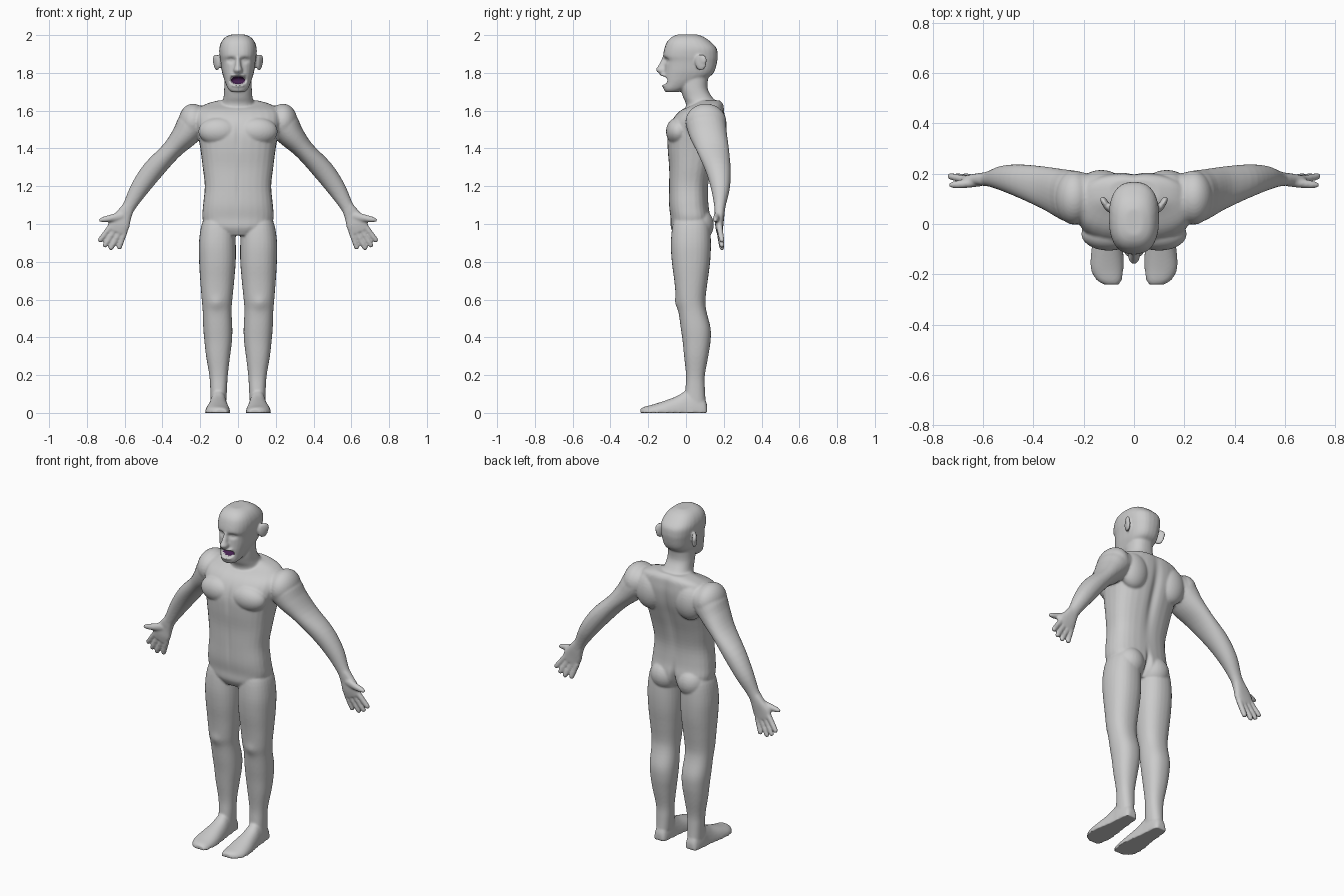
import bpy, bmesh, math
from mathutils import Vector

bm = bmesh.new()


def resample(rows, steps=4):
    """Catmull-Rom through the key rows so lofts flow smoothly."""
    out = []
    for i in range(len(rows) - 1):
        p = [rows[max(0, min(len(rows) - 1, i + k))] for k in (-1, 0, 1, 2)]
        for s in range(steps):
            t = s / steps
            out.append([0.5 * (2 * b + (c - a) * t + (2 * a - 5 * b + 4 * c - d) * t * t
                               + (3 * b - a - 3 * c + d) * t ** 3) for a, b, c, d in zip(*p)])
    return out + [list(rows[-1])]


def ring(c, u, v, a, b, n, k=28):
    pts = []
    for i in range(k):
        t = 2 * math.pi * i / k
        cs, sn = math.cos(t), math.sin(t)
        pts.append(c + u * a * math.copysign(abs(cs) ** (2 / n), cs)
                   + v * b * math.copysign(abs(sn) ** (2 / n), sn))
    return pts


def loft(rings):
    vs = [[bm.verts.new(p) for p in r] for r in rings]
    k = len(vs[0])
    for a, b in zip(vs, vs[1:]):
        for i in range(k):
            bm.faces.new((a[i], a[(i + 1) % k], b[(i + 1) % k], b[i]))
    bm.faces.new(vs[0][::-1])
    bm.faces.new(vs[-1])


X, Y, Z = Vector((1, 0, 0)), Vector((0, 1, 0)), Vector((0, 0, 1))


def stack(rows, n=2.3):
    """Horizontal sections: z, front y, back y, inner x, outer x."""
    loft([ring(Vector(((i + o) / 2, (f + b) / 2, z)), X, Y, (o - i) / 2, (b - f) / 2, n)
          for z, f, b, i, o in resample(rows)])


def centred(rows, n=2.3):
    stack([(z, f, b, -w, w) for z, f, b, w in rows], n)


def limb(rows, n=2.1):
    """Sections along a path: x, y, z, radius across, radius in y."""
    rows = resample(rows)
    rings = []
    for i, (x, y, z, a, b) in enumerate(rows):
        p, q = rows[max(0, i - 1)], rows[min(len(rows) - 1, i + 1)]
        u = Vector((p[2] - q[2], 0, q[0] - p[0])).normalized()
        rings.append(ring(Vector((x, y, z)), u, Y, a, b, n))
    loft(rings)


def blob(c, r, rz=0):
    d = Vector((math.cos(rz), math.sin(rz), 0))
    e = Vector((-math.sin(rz), math.cos(rz), 0))
    loft([ring(Vector(c) + Z * r[2] * -math.cos(t), d, e, r[0] * math.sin(t), r[1] * math.sin(t), 2)
          for t in [0.05 + (math.pi - 0.1) * i / 16 for i in range(17)]])


# torso and neck
centred([(.94, -.06, .08, .09), (.98, -.08, .12, .165), (1.03, -.082, .13, .188), (1.1, -.09, .12, .185),
         (1.2, -.09, .118, .176), (1.3, -.09, .138, .187), (1.4, -.098, .17, .2), (1.48, -.097, .195, .215),
         (1.55, -.073, .205, .23), (1.6, -.03, .203, .22), (1.635, .04, .197, .17), (1.655, .07, .18, .1)], 2.6)
centred([(1.56, -.01, .19, .11), (1.63, 0, .18, .09), (1.67, -.015, .142, .077), (1.72, -.03, .115, .073),
         (1.79, -.04, .12, .07)])
# head, nose and lips
centred([(1.698, -.108, -.04, .035), (1.715, -.118, -.005, .052), (1.75, -.115, .06, .068), (1.78, -.118, .125, .078),
         (1.81, -.115, .152, .086), (1.86, -.113, .165, .093), (1.89, -.121, .168, .098), (1.93, -.114, .162, .099),
         (1.965, -.1, .13, .088), (1.99, -.075, .095, .066), (2.003, -.045, .06, .035)], 2.5)
centred([(1.797, -.143, -.09, .02), (1.815, -.16, -.09, .024), (1.84, -.146, -.09, .016), (1.885, -.125, -.09, .013)], 2)
blob((0, -.112, 1.788), (.04, .024, .011))
blob((0, -.108, 1.733), (.038, .02, .012))
# ear
blob((.112, .078, 1.855), (.013, .033, .043), -.4)
blob((.118, .085, 1.868), (.012, .027, .03), -.5)
# chest, shoulder blade, buttock
blob((.1, -.04, 1.49), (.11, .066, .075))
blob((.13, .15, 1.52), (.09, .065, .11))
blob((.088, .065, .995), (.085, .082, .09))
# shoulder and arm
blob((.238, .105, 1.54), (.077, .108, .097))
limb([(.14, .1, 1.55, .07, .09), (.225, .105, 1.535, .088, .105), (.283, .118, 1.467, .07, .1),
      (.352, .142, 1.39, .053, .086), (.45, .17, 1.285, .056, .067), (.52, .182, 1.19, .049, .05),
      (.57, .18, 1.105, .036, .032), (.595, .178, 1.06, .034, .027)])
# palm, fingers, thumb
limb([(.58, .178, 1.09, .032, .028), (.605, .178, 1.045, .043, .025), (.628, .176, 1.0, .056, .022),
      (.645, .178, .96, .052, .017)], 2.5)
for x0, z0, x1, z1 in [(.675, .985, .737, .905), (.652, .97, .71, .878), (.625, .96, .678, .863), (.6, .96, .632, .866)]:
    y0, y1 = .178, .19
    limb([(x0, y0, z0, .016, .016), ((x0 + x1) / 2, (y0 + y1) / 2, (z0 + z1) / 2, .0145, .0145),
          (x1 * .9 + x0 * .1, y1, z1 * .9 + z0 * .1, .013, .013), (x1, y1, z1, .006, .006)])
limb([(.61, .172, 1.045, .026, .022), (.66, .162, 1.033, .02, .018), (.71, .157, 1.024, .015, .015),
      (.737, .155, 1.02, .007, .007)])
# leg
stack([(1.06, -.045, .1, .05, .16), (1.0, -.07, .125, .02, .192), (.9, -.08, .132, .012, .207),
       (.8, -.075, .128, .012, .206), (.7, -.062, .115, .02, .2), (.6, -.052, .103, .03, .192),
       (.54, -.04, .108, .034, .187), (.45, -.028, .13, .03, .184), (.38, -.018, .13, .032, .178),
       (.3, -.01, .118, .042, .169), (.2, 0, .1, .054, .152), (.13, -.003, .1, .058, .147), (.06, -.01, .104, .062, .145)])
# foot: vertical sections y, inner x, outer x, height, flattened onto the ground
foot = [(.112, .08, .128, .04), (.095, .066, .142, .08), (.04, .06, .15, .125), (0, .057, .152, .118),
        (-.05, .05, .16, .088), (-.12, .042, .172, .062), (-.18, .042, .172, .043), (-.222, .048, .15, .032),
        (-.241, .06, .12, .022)]
loft([[Vector((p.x, p.y, max(0, p.z))) for p in ring(Vector(((i + o) / 2, y, 0)), X, Z, (o - i) / 2, h, 2.3)]
      for y, i, o, h in resample(foot)])

# mirror and fuse all parts into one skin
bmesh.ops.recalc_face_normals(bm, faces=bm.faces)
src = bpy.data.meshes.new("body_parts")
bm.to_mesh(src)
bm.free()
body = bpy.data.objects.new("body", src)
bpy.context.collection.objects.link(body)
m = body.modifiers.new("mirror", 'MIRROR')
m.use_mirror_merge = False
m = body.modifiers.new("fuse", 'REMESH')
m.mode = 'VOXEL'
m.voxel_size = .006
m = body.modifiers.new("soften", 'SMOOTH')
m.factor = .5
m.iterations = 5
skin = bpy.data.meshes.new_from_object(body.evaluated_get(bpy.context.evaluated_depsgraph_get()))
body.modifiers.clear()
body.data = skin
skin.name = "body"

# sculpted dents: centre, radii, push in y, sharpness
dents = [((.036, -.11, 1.868), (.023, .05, .014), .015, 1),      # eye sockets
         ((.036, -.1, 1.867), (.012, .05, .007), -.006, 1),      # eyeballs
         ((0, -.12, 1.761), (.04, .06, .021), .045, 3),          # mouth
         ((0, .2, 1.4), (.025, .12, .2), -.016, 1),              # spine
         ((0, .13, .98), (.014, .07, .07), -.03, 1),             # buttock cleft
         ((0, -.1, 1.47), (.014, .06, .08), .006, 1),            # breastbone
         ((0, -.09, 1.2), (.012, .06, .12), .004, 1),            # belly line
         ((.115, -.05, .58), (.035, .05, .035), -.008, 1)]       # knees
for v in skin.vertices:
    x, y, z = abs(v.co.x), v.co.y, v.co.z
    for c, r, push, k in dents:
        d = ((x - c[0]) / r[0]) ** 2 + ((y - c[1]) / r[1]) ** 2 + ((z - c[2]) / r[2]) ** 2
        if d < 5:
            v.co.y += push * math.exp(-d ** k)
    v.co.z = max(0, v.co.z)

# dark mouth interior
purple = bpy.data.materials.new("mouth_purple")
purple.diffuse_color = (.06, .015, .08, 1)
skin.materials.clear()
skin.materials.append(None)
skin.materials.append(purple)
for f in skin.polygons:
    c = f.center
    inside = c.y < -.03 and (c.x / .038) ** 2 + ((c.z - 1.761) / .02) ** 2 < 1
    f.material_index = 1 if inside else 0
    f.use_smooth = True
